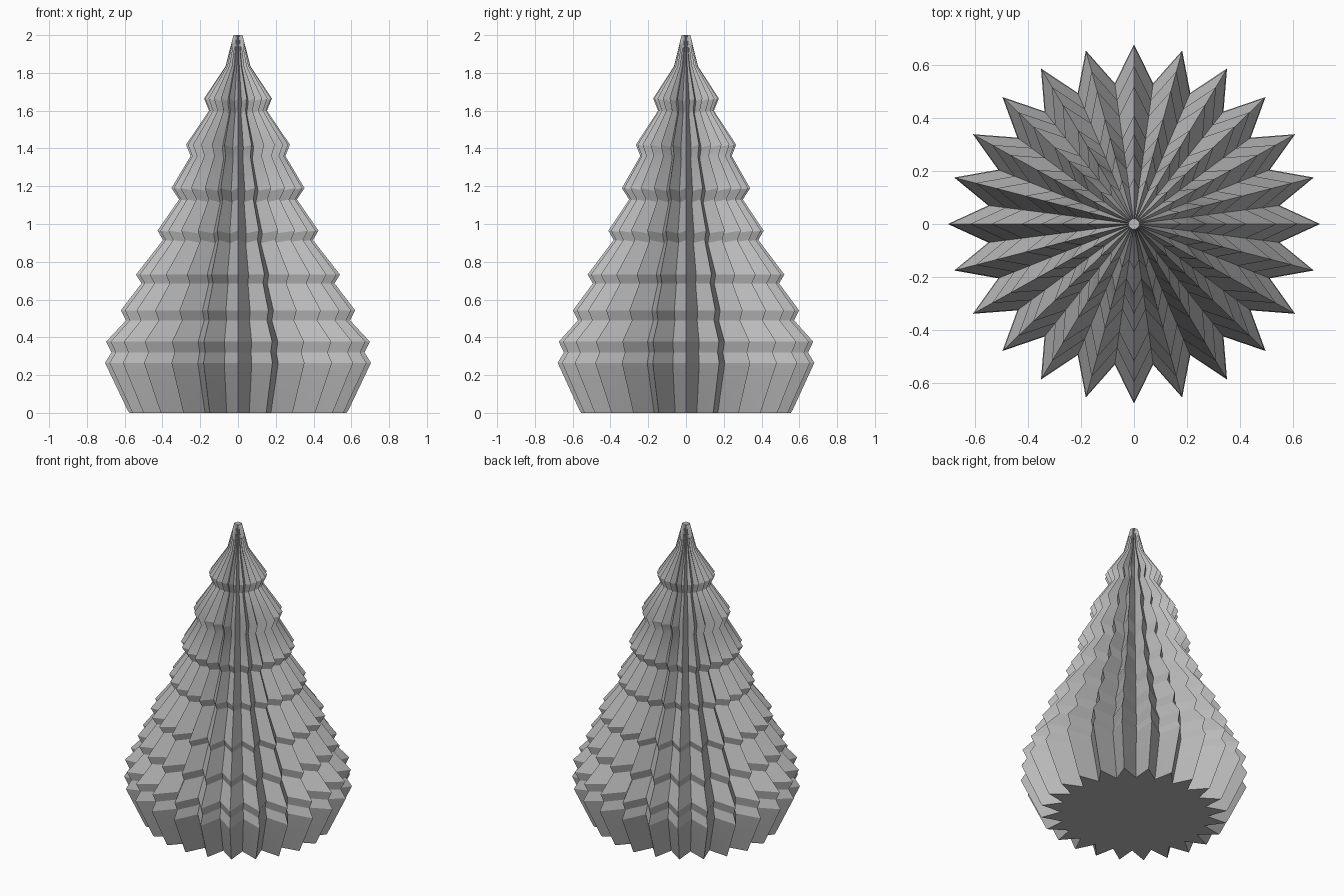
import bpy
import bmesh
from math import radians, cos, sin

cube = bpy.data.objects.get("Cube")
if cube:
    bpy.data.objects.remove(cube, do_unlink=True)

PLEATS = 24
VALLEY = 0.79      # valley radius as a share of the ridge radius
DEPTH = 0.965      # slightly flattened front to back

# Ridge outline, as (radius, height), from the base to the tip
OUTLINE = [
    (0.575, 0.0), (0.585, 0.015), (0.704, 0.265), (0.67, 0.32),
    (0.698, 0.377), (0.593, 0.49), (0.62, 0.543), (0.511, 0.686),
    (0.54, 0.732), (0.397, 0.915), (0.426, 0.965), (0.312, 1.13),
    (0.352, 1.19), (0.251, 1.36), (0.275, 1.42), (0.153, 1.6),
    (0.18, 1.665), (0.066, 1.835), (0.024, 2.0),
]

# Plain grey paper
grey = bpy.data.materials.new("plain_grey")
grey.use_nodes = True
colour = (0.5, 0.5, 0.5, 1.0)
grey.diffuse_color = colour
grey.node_tree.nodes["Principled BSDF"].inputs["Base Color"].default_value = colour


def pleated_ring(bm, radius, height):
    """One star-shaped ring; valleys sag a little on the upper tiers."""
    ring = []
    for i in range(PLEATS * 2):
        angle = radians(180 * i / PLEATS)
        valley = i % 2
        r = radius * (VALLEY if valley else 1)
        sag = 0.015 if valley and 0.9 < height < 1.7 else 0
        ring.append(bm.verts.new((r * cos(angle), DEPTH * r * sin(angle), height - sag)))
    return ring


# Pleated tree body
bm = bmesh.new()
rings = [pleated_ring(bm, r, z) for r, z in OUTLINE]
for low, high in zip(rings, rings[1:]):
    for i in range(len(low)):
        j = (i + 1) % len(low)
        bm.faces.new((low[i], low[j], high[j], high[i]))

# Flat base and tip
bm.faces.new(reversed(rings[0]))
bm.faces.new(rings[-1])
bmesh.ops.recalc_face_normals(bm, faces=bm.faces)

mesh = bpy.data.meshes.new("pleated_tree")
bm.to_mesh(mesh)
bm.free()
mesh.materials.append(grey)
tree = bpy.data.objects.new("pleated_tree", mesh)
bpy.context.collection.objects.link(tree)

# Soft tiers, crisp pleats
bpy.ops.object.select_all(action="DESELECT")
tree.select_set(True)
bpy.context.view_layer.objects.active = tree
bpy.ops.object.shade_smooth_by_angle(angle=radians(25))
